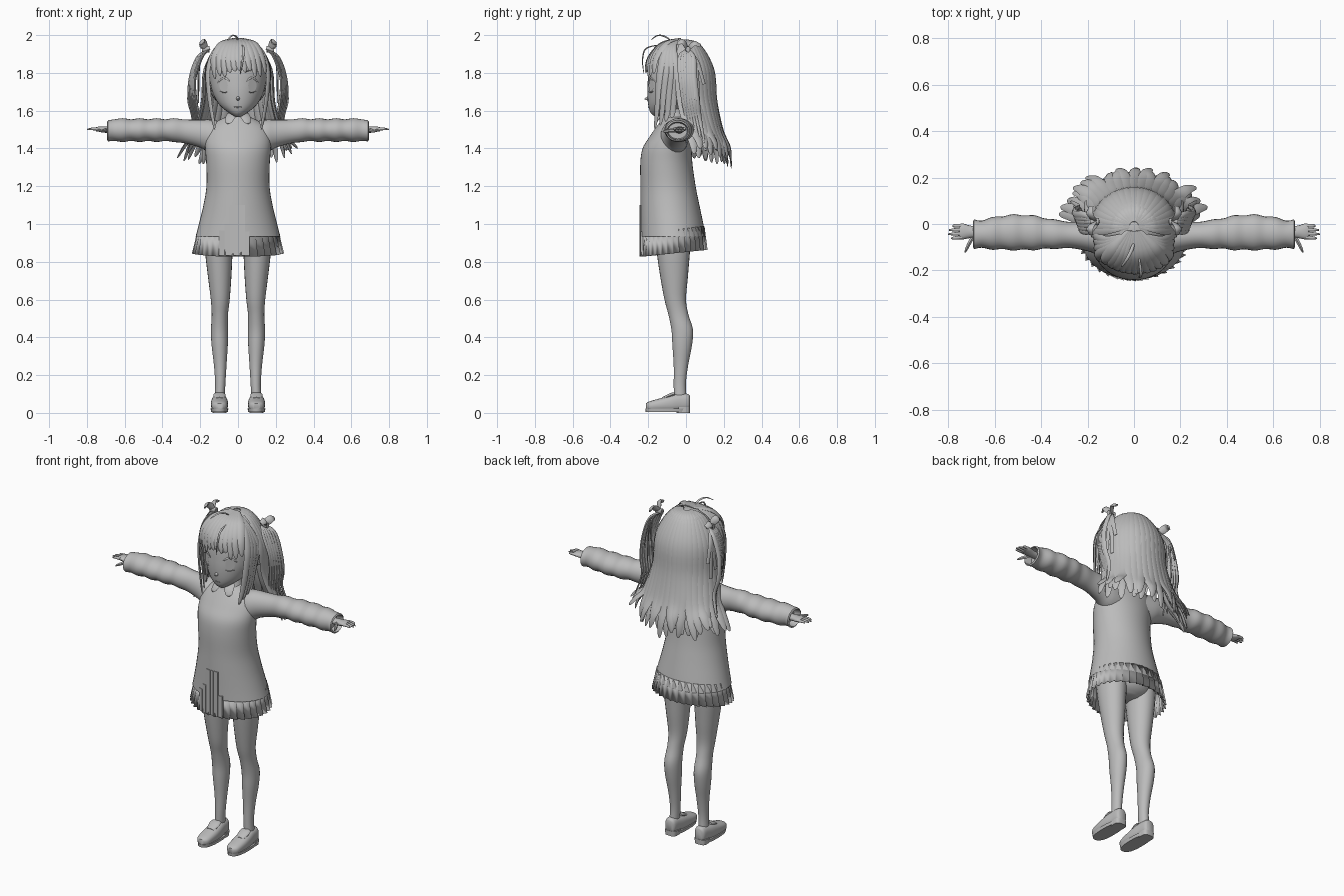
import bpy, bmesh, math, random
from mathutils import Vector

random.seed(4)
if "Cube" in bpy.data.objects:
    bpy.data.objects.remove(bpy.data.objects["Cube"])

grey = bpy.data.materials.new("plain_grey")
grey.use_nodes = True
COLOUR = (0.5, 0.5, 0.5, 1)
grey.diffuse_color = COLOUR
grey.node_tree.nodes["Principled BSDF"].inputs["Base Color"].default_value = COLOUR


def finish(bm, name, angle=50):
    bmesh.ops.recalc_face_normals(bm, faces=bm.faces)
    me = bpy.data.meshes.new(name)
    bm.to_mesh(me)
    bm.free()
    me.materials.append(grey)
    me.shade_smooth()
    me.set_sharp_from_angle(angle=math.radians(angle))
    ob = bpy.data.objects.new(name, me)
    bpy.context.collection.objects.link(ob)
    return ob


def spline(pts, n):
    """Smooth curve through points of any dimension."""
    pts, out = [Vector(p) for p in pts], []
    for i in range(len(pts) - 1):
        a, b, c, d = (pts[min(max(i + k, 0), len(pts) - 1)] for k in (-1, 0, 1, 2))
        for j in range(n):
            t = j / n
            out.append(b + (c - a) * t / 2 + (a - b * 2.5 + c * 2 - d / 2) * t * t
                       + (b * 3 - a - c * 3 + d) * t ** 3 / 2)
    return out + [pts[-1]]


def skin(bm, rows, caps=(True, True)):
    """Join rows of points into a tube."""
    rows = [[bm.verts.new(p) for p in row] for row in rows]
    n = len(rows[0])
    for r, q in zip(rows, rows[1:]):
        for i in range(n):
            bm.faces.new((r[i], r[(i + 1) % n], q[(i + 1) % n], q[i]))
    for row, cap in zip((rows[0], rows[-1]), caps):
        if cap:
            bm.faces.new(row)


def loft(name, axis, rings, side=1, n=24, steps=4, power=1.0, caps=(True, True), bm=None):
    """Rings are (position, centre a, centre b, radius a, radius b)."""
    own = bm is None
    bm = bm or bmesh.new()
    others = [k for k in range(3) if k != axis]
    rows = []
    for t, ca, cb, ra, rb in spline(rings, steps):
        row = []
        for i in range(n):
            a = math.tau * i / n
            c, s = math.cos(a), math.sin(a)
            p = Vector()
            p[axis] = t
            p[others[0]] = ca + ra * math.copysign(abs(c) ** power, c)
            p[others[1]] = cb + rb * math.copysign(abs(s) ** power, s)
            p.x *= side
            row.append(p)
        rows.append(row)
    skin(bm, rows, caps)
    if own:
        return finish(bm, name)


def strand(bm, pts, width, thick=0.01, n=5, root=0.4, side=1, blunt=0.0):
    """Tapered lock with a lens section, turned away from the head's centre."""
    path = [Vector((p.x * side, p.y, p.z)) for p in spline(pts, n)]
    rows = []
    for i, p in enumerate(path):
        u = i / (len(path) - 1)
        tan = (path[min(i + 1, len(path) - 1)] - path[max(i - 1, 0)]).normalized()
        out = p - Vector((0, -0.04, min(p.z, 1.75)))
        across = tan.cross(out).normalized()
        up = across.cross(tan)
        f = min(1, root + 2 * u) * max(math.sqrt(max(1 - u ** 3, 0)), 0.04 + blunt)
        rows.append([p + across * width * f * math.cos(a) + up * thick * f * math.sin(a)
                     for a in (math.tau * k / 6 for k in range(6))])
    skin(bm, rows)


# Head, nose and neck
loft("head", 2, [(1.567, 0, -.15, .012, .012), (1.59, 0, -.13, .05, .058),
                 (1.63, 0, -.1, .098, .1), (1.69, 0, -.065, .133, .14),
                 (1.75, 0, -.05, .148, .153), (1.82, 0, -.04, .152, .155),
                 (1.9, 0, -.035, .125, .13), (1.96, 0, -.035, .06, .06)], n=32)
loft("nose", 1, [(-.219, 0, 1.662, .002, .002), (-.205, 0, 1.665, .009, .011),
                 (-.18, 0, 1.675, .018, .025)], n=10)
loft("neck", 2, [(1.5, 0, -.06, .06, .06), (1.58, 0, -.06, .045, .048), (1.64, 0, -.06, .045, .05)])


def on_face(x, z, lift=0.003):
    return Vector((x, -.052 - lift - .153 * math.sqrt(1 - (x / .149) ** 2) + max(0, 1.7 - z) * .15, z))


# Eyes, lashes, brows and mouth as thin raised details
for s, word in ((1, "left"), (-1, "right")):
    bm = bmesh.new()
    bm.faces.new([bm.verts.new(on_face(s * (.076 + .022 * math.cos(a)), 1.733 + .032 * math.sin(a)))
                  for a in (math.tau * k / 16 for k in range(16))])
    finish(bm, word + "_eye")
    bm = bmesh.new()
    for w, line in ((.005, ((.042, 1.755), (.075, 1.774), (.112, 1.745))),
                    (.003, ((.055, 1.7), (.075, 1.696), (.098, 1.704))),
                    (.004, ((.04, 1.805), (.075, 1.818), (.105, 1.805)))):
        strand(bm, [on_face(x, z) for x, z in line], w, .003, side=s)
    finish(bm, word + "_lashes_and_brow")
    # Ear
    loft(word + "_ear", 0, [(.13, -.03, 1.72, .015, .025), (.155, -.02, 1.725, .022, .035),
                            (.165, -.015, 1.73, .012, .022)], s, 12)
bm = bmesh.new()
strand(bm, [(-.022, -.194, 1.62), (0, -.2, 1.618), (.022, -.194, 1.62)], .003, .003)
finish(bm, "mouth")

# Hair cap with the face left open
bm = bmesh.new()
bmesh.ops.create_uvsphere(bm, u_segments=32, v_segments=20, radius=1)
for v in bm.verts:
    v.co = Vector((v.co.x * .168, v.co.y * .157 - .022, v.co.z * .187 + 1.787))
bmesh.ops.delete(bm, geom=[f for f in bm.faces if f.calc_center_median().z < 1.65 or (
    f.calc_center_median().y < -.08 and f.calc_center_median().z < 1.87)], context="FACES")
finish(bm, "hair_cap")

# Long back hair in two fans of locks
for name, count, spread, shrink in (("back_hair", 21, 92, 1), ("back_hair_under", 15, 84, .9)):
    bm = bmesh.new()
    for i in range(count):
        a = math.radians(spread * (2 * i / (count - 1) - 1))
        s, c = math.sin(a), math.cos(a)
        drop = random.uniform(-.03, .05) + .06 * abs(s)
        twist = random.uniform(-.02, .02)
        strand(bm, [(.02 * s, -.01 + .02 * c, 1.975), (.1 * s, -.02 + .095 * c, 1.945),
                    (.172 * s * shrink, -.022 + .163 * c * shrink, 1.82),
                    (.185 * s * shrink, -.01 + .167 * c * shrink, 1.65),
                    (.225 * s * shrink, .025 + .165 * c * shrink, 1.5),
                    (.265 * s * shrink + twist, .045 + .185 * c * shrink, 1.39 + drop / 2),
                    (.29 * s * shrink + twist * 2, .05 + .19 * c * shrink, 1.3 + drop)],
               .034, .011, root=.2, blunt=.1)
    finish(bm, name)

# Fringe, swept slightly to one side
bm = bmesh.new()
for i in range(11):
    x = .13 * (i / 5 - 1)
    curve = math.sqrt(1 - (x / .2) ** 2)
    tip = 1.775 + random.uniform(0, .035) - .3 * max(0, abs(x) - .08)
    strand(bm, [(x * .2, -.03, 1.982), (x * .7, -.03 - .1 * curve, 1.955),
                (x, -.03 - .168 * curve, 1.88), (x * 1.03 + .012, -.03 - .185 * curve, tip)],
           .024, .009, root=.3)
strand(bm, [(.02, -.13, 1.95), (.03, -.21, 1.93), (.025, -.23, 1.87), (.01, -.222, 1.79)], .006, .004)
finish(bm, "fringe")
bm = bmesh.new()
strand(bm, [(0, -.08, 1.97), (-.01, -.11, 1.992), (-.03, -.15, 1.998), (-.055, -.185, 1.975)], .008, .004)
finish(bm, "stray_lock")

for s, word in ((1, "left"), (-1, "right")):
    # Face-framing locks
    bm = bmesh.new()
    for k in range(4):
        d = .014 * k
        strand(bm, [(.05, -.05, 1.972), (.12, -.11 + d, 1.925), (.158 + d / 4, -.135 + d * 2, 1.82),
                    (.155, -.148 + d * 2, 1.7), (.14, -.155 + d * 2, 1.59),
                    (.122 + d / 2, -.165 + d * 2, 1.5 + d * 1.5)], .021, .009, side=s)
    finish(bm, word + "_side_locks")
    # Bunches hanging beside the head
    bm = bmesh.new()
    for k in range(6):
        d = .014 * (k - 2.5)
        strand(bm, [(.15, .01, 1.925), (.2 + d / 3, .005 + d, 1.885), (.24 + d / 3, .01 + d, 1.77),
                    (.24 + d / 2, .025 + d, 1.65), (.222 + d / 2, .04 + d, 1.55),
                    (.24 + d, .05 + d * 1.4, 1.46 - abs(d))], .016, .009, side=s)
    strand(bm, [(.2, .03, 1.88), (.25, .05, 1.78), (.265, .05, 1.66), (.25, .06, 1.6)], .008, .004, side=s)
    finish(bm, word + "_bunch")
    # Bow with two loops, a knot and hanging tails
    bm = bmesh.new()
    for y, z in ((-.045, 1.955), (.075, 1.945)):
        strand(bm, [(.165, .01, 1.925), (.19, (y + .01) / 2, z + .01), (.185, y, z)], .022, .008,
               side=s, blunt=.6)
    for y, z in ((.02, 1.68), (.065, 1.64), (.095, 1.74)):
        strand(bm, [(.172, .01, 1.925), (.205, .03 + y / 3, 1.85), (.21, y, z)], .014, .004,
               side=s, blunt=.7)
    loft("", 0, [(.15, .01, 1.925, .015, .018), (.19, .01, 1.925, .012, .015)], s, 10, bm=bm)
    finish(bm, word + "_bow")

# Sweater body
loft("sweater", 2, [(.935, 0, -.068, .224, .172), (1.0, 0, -.074, .207, .166),
                    (1.1, 0, -.085, .183, .156), (1.2, 0, -.095, .167, .146),
                    (1.32, 0, -.104, .168, .138), (1.4, 0, -.1, .174, .13),
                    (1.46, 0, -.086, .172, .108), (1.51, 0, -.072, .155, .088),
                    (1.545, 0, -.064, .11, .07), (1.568, 0, -.06, .06, .055)],
     n=40, caps=(False, True))

# Collar
loft("collar_band", 2, [(1.545, 0, -.068, .072, .07), (1.59, 0, -.062, .052, .056)], steps=1)
for s, word in ((1, "left"), (-1, "right")):
    bm = bmesh.new()
    strand(bm, [(.03, -.118, 1.585), (.042, -.145, 1.562), (.055, -.165, 1.53)], .028, .006,
           root=.9, side=s)
    finish(bm, word + "_collar_point")

for s, word in ((1, "left"), (-1, "right")):
    # Loose sleeve with soft folds and a hollow cuff
    rings = [(.06, -.06, 1.45, .07, .085), (.14, -.06, 1.462, .075, .09),
             (.2, -.053, 1.478, .064, .074), (.28, -.047, 1.49, .056, .063)]
    for k in range(8):
        x = .34 + .045 * k
        puff = .061 + .015 * math.sin(k / 7 * math.pi) + .003 * (-1) ** k
        rings.append((x, -.044 + .008 * math.sin(k / 7 * math.pi), 1.497, puff, .06 + .003 * (-1) ** k))
    rings.append((.688, -.044, 1.493, .064, .056))
    loft(word + "_sleeve", 0, rings, s, caps=(True, False))
    loft(word + "_cuff", 0, [(.688, -.044, 1.493, .064, .056), (.693, -.044, 1.493, .056, .048),
                             (.65, -.044, 1.493, .05, .042)], s, steps=1, caps=(False, True))
    # Hand with four fingers and a thumb
    bm = bmesh.new()
    loft("", 0, [(.64, -.036, 1.497, .022, .018), (.7, -.034, 1.499, .026, .017),
                 (.735, -.032, 1.502, .034, .014), (.752, -.032, 1.502, .031, .011)], s, 14, bm=bm)
    for k, tip in enumerate((.788, .8, .797, .782)):
        y = -.057 + .0165 * k
        loft("", 0, [(.74, y, 1.503, .0085, .0085), (.77, y * 1.05, 1.504, .0075, .0075),
                     (tip, y * 1.08, 1.5, .003, .003)], s, 8, bm=bm)
    strand(bm, [(.69, -.05, 1.497), (.71, -.085, 1.494), (.727, -.122, 1.49)], .011, .009,
           root=1, side=s, blunt=.3)
    finish(bm, word + "_hand")
    # Leg
    loft(word + "_leg", 2, [(.06, .098, -.03, .027, .034), (.15, .094, -.033, .027, .032),
                            (.25, .094, -.027, .033, .038), (.36, .097, -.02, .043, .052),
                            (.44, .098, -.02, .045, .057), (.52, .096, -.04, .043, .053),
                            (.6, .094, -.057, .05, .057), (.72, .097, -.063, .062, .073),
                            (.84, .101, -.067, .072, .087), (.96, .1, -.07, .08, .1)], s)
    # Loafer: upper, tongue, sole and heel
    loft(word + "_shoe", 1, [(-.212, .098, .035, .018, .016), (-.19, .098, .036, .038, .026),
                             (-.13, .098, .043, .045, .036), (-.075, .098, .05, .044, .045),
                             (-.03, .098, .056, .038, .046), (.008, .098, .057, .033, .044),
                             (.02, .098, .056, .022, .036)], s, power=.8)
    loft(word + "_shoe_tongue", 1, [(-.125, .098, .075, .024, .008), (-.085, .098, .092, .033, .012),
                                    (-.06, .098, .1, .03, .01)], s, 16)
    loft(word + "_shoe_sole", 2, [(.004, .098, -.1, .044, .113), (.022, .098, -.098, .047, .117)],
         s, steps=1, power=.8)
    loft(word + "_shoe_heel", 2, [(0, .098, -.015, .036, .036), (.03, .098, -.015, .037, .037)],
         s, steps=1, power=.6)

# Hips under the skirt
loft("hips", 2, [(.86, 0, -.06, .06, .05), (.9, 0, -.065, .14, .1), (1, 0, -.07, .17, .12),
                 (1.1, 0, -.08, .13, .1)])

# Pleated skirt hem: overlapping saw-tooth folds
bm = bmesh.new()
rows, pleats = ([], []), 34
for i in range(pleats):
    for edge, out in ((0, .96), (.93, 1.05)):
        a = math.tau * (i + edge) / pleats
        for row, z, rx, ry in ((rows[0], .97, .21, .162), (rows[1], .845, .232, .172)):
            grow = out if z < .9 else 1 + (out - 1) / 3
            row.append(Vector((rx * grow * math.cos(a), -.066 + ry * grow * math.sin(a),
                               z + .018 * math.sin(a))))
skin(bm, rows, (False, False))
skirt = finish(bm, "pleated_skirt", 20)
skirt.modifiers.new("cloth_thickness", "SOLIDIFY").thickness = .004

# Stepped front pleat panels showing through the sweater
bm = bmesh.new()
for left, right, top in ((-.1, -.072, .965), (-.072, -.044, 1.0), (-.044, -.012, 1.1), (-.012, .008, 1.1),
                         (.008, .036, 1.1), (.036, .062, .96)):
    rows = []
    for z in (top, (top + .85) / 2, .832):
        row = []
        for x, lift in ((left, .001), (right, .006), (right, -.006), (left, -.006)):
            row.append((x, -.241 - lift + .16 * (1 - math.sqrt(1 - (x / .21) ** 2)), z))
        rows.append(row)
    skin(bm, rows)
finish(bm, "front_pleats", 20)
